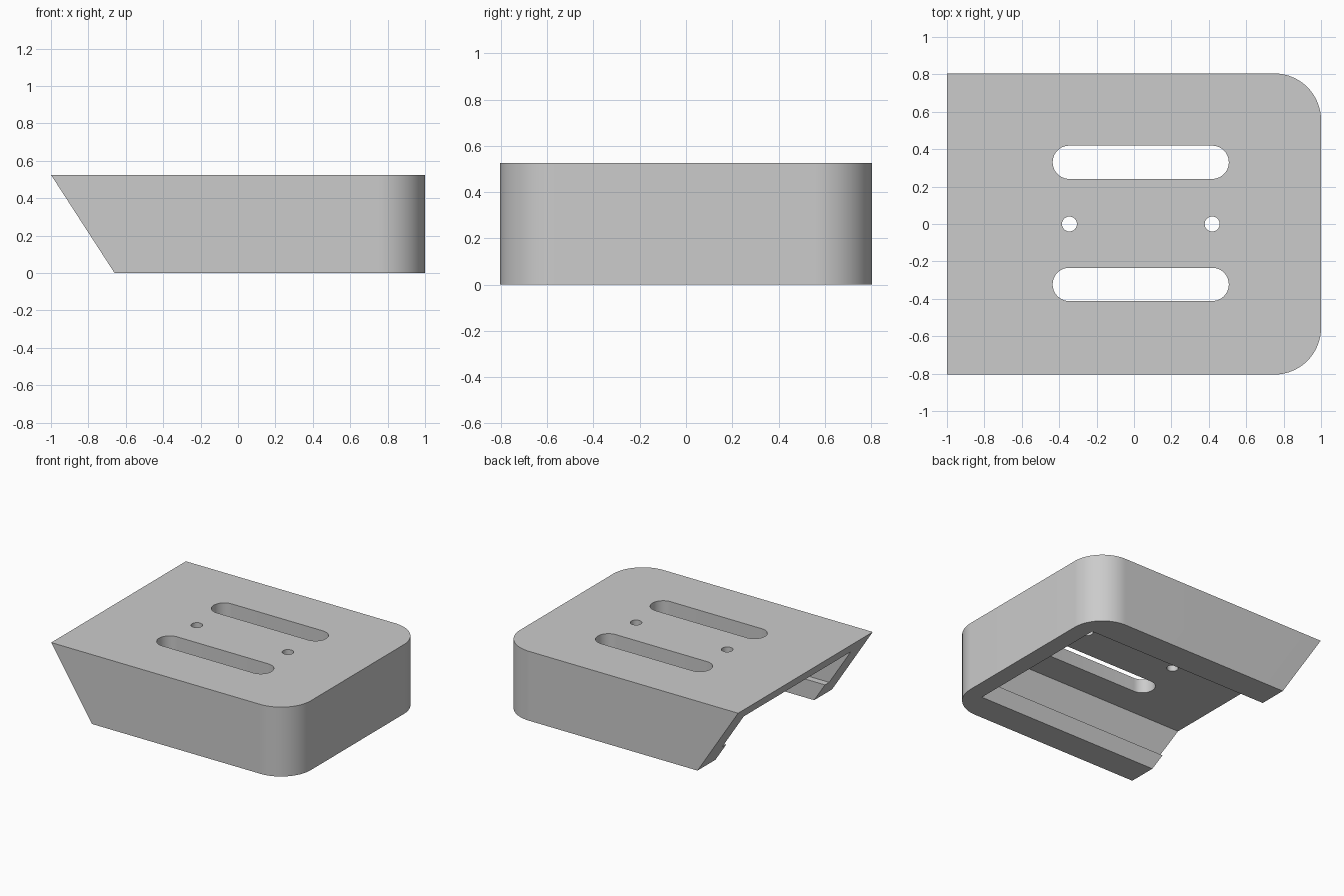
import bpy, bmesh, math
from mathutils import Matrix

HEIGHT, HALF_WIDTH, CORNER = 0.525, 0.805, 0.25

if "Cube" in bpy.data.objects:
    bpy.data.objects.remove(bpy.data.objects["Cube"], do_unlink=True)

grey = bpy.data.materials.new("light_grey")
grey.use_nodes = True
colour = (0.6, 0.6, 0.6, 1)
grey.diffuse_color = colour
grey.node_tree.nodes["Principled BSDF"].inputs["Base Color"].default_value = colour


def arc(cx, cy, r, start, end, steps):
    angles = [math.radians(start + (end - start) * i / steps) for i in range(steps + 1)]
    return [(cx + r * math.cos(a), cy + r * math.sin(a)) for a in angles]


def prism(name, outline, low, high, matrix=Matrix()):
    """Extrude a flat outline from low to high, then place it with matrix."""
    bm = bmesh.new()
    base = bm.faces.new([bm.verts.new((x, y, low)) for x, y in outline])
    new = bmesh.ops.extrude_face_region(bm, geom=[base])["geom"]
    verts = [v for v in new if isinstance(v, bmesh.types.BMVert)]
    bmesh.ops.translate(bm, verts=verts, vec=(0, 0, high - low))
    bm.transform(matrix)
    bmesh.ops.recalc_face_normals(bm, faces=bm.faces)
    mesh = bpy.data.meshes.new(name)
    bm.to_mesh(mesh)
    bm.free()
    mesh.materials.append(grey)
    obj = bpy.data.objects.new(name, mesh)
    bpy.context.collection.objects.link(obj)
    return obj


# Body: plan with two rounded corners, extruded upward
cx, cy = 1 - CORNER, HALF_WIDTH - CORNER
plan = [(-1, HALF_WIDTH), (-1, -HALF_WIDTH)]
plan += arc(cx, -cy, CORNER, -90, 0, 24) + arc(cx, cy, CORNER, 0, 90, 24)
body = prism("bracket_body", plan, 0, HEIGHT)

# Sloping open end: pull the lower edge inward
for v in body.data.vertices:
    if v.co.x < -0.99 and v.co.z < 0.01:
        v.co.x = -0.66

# Channel: narrow mouth between the lips, wider above
half = [(0.59, -0.1), (0.59, 0.14), (0.64, 0.14), (0.64, 0.42)]
section = half + [(-y, z) for y, z in reversed(half)]
along_x = Matrix(((0, 0, 1, 0), (1, 0, 0, 0), (0, 1, 0, 0), (0, 0, 0, 1)))
cutters = [prism("channel_cutter", section, -1.2, 0.87, along_x)]

# Two long slots and two screw holes through the top plate
for y in (0.33, -0.323):
    r = 0.089
    slot = arc(0.507 - r, y, r, -90, 90, 20) + arc(-0.435 + r, y, r, 90, 270, 20)
    cutters.append(prism("slot_cutter", slot, 0.3, 0.7))
for x in (-0.345, 0.418):
    hole = arc(x, 0, 0.04, 0, 360, 32)[:-1]
    cutters.append(prism("screw_hole_cutter", hole, 0.3, 0.7))

bpy.context.view_layer.objects.active = body
body.select_set(True)
for cutter in cutters:
    mod = body.modifiers.new(cutter.name, "BOOLEAN")
    mod.operation, mod.solver, mod.object = "DIFFERENCE", "EXACT", cutter
    bpy.ops.object.modifier_apply(modifier=mod.name)
    bpy.data.objects.remove(cutter, do_unlink=True)

bpy.ops.object.shade_smooth_by_angle(angle=math.radians(30))
